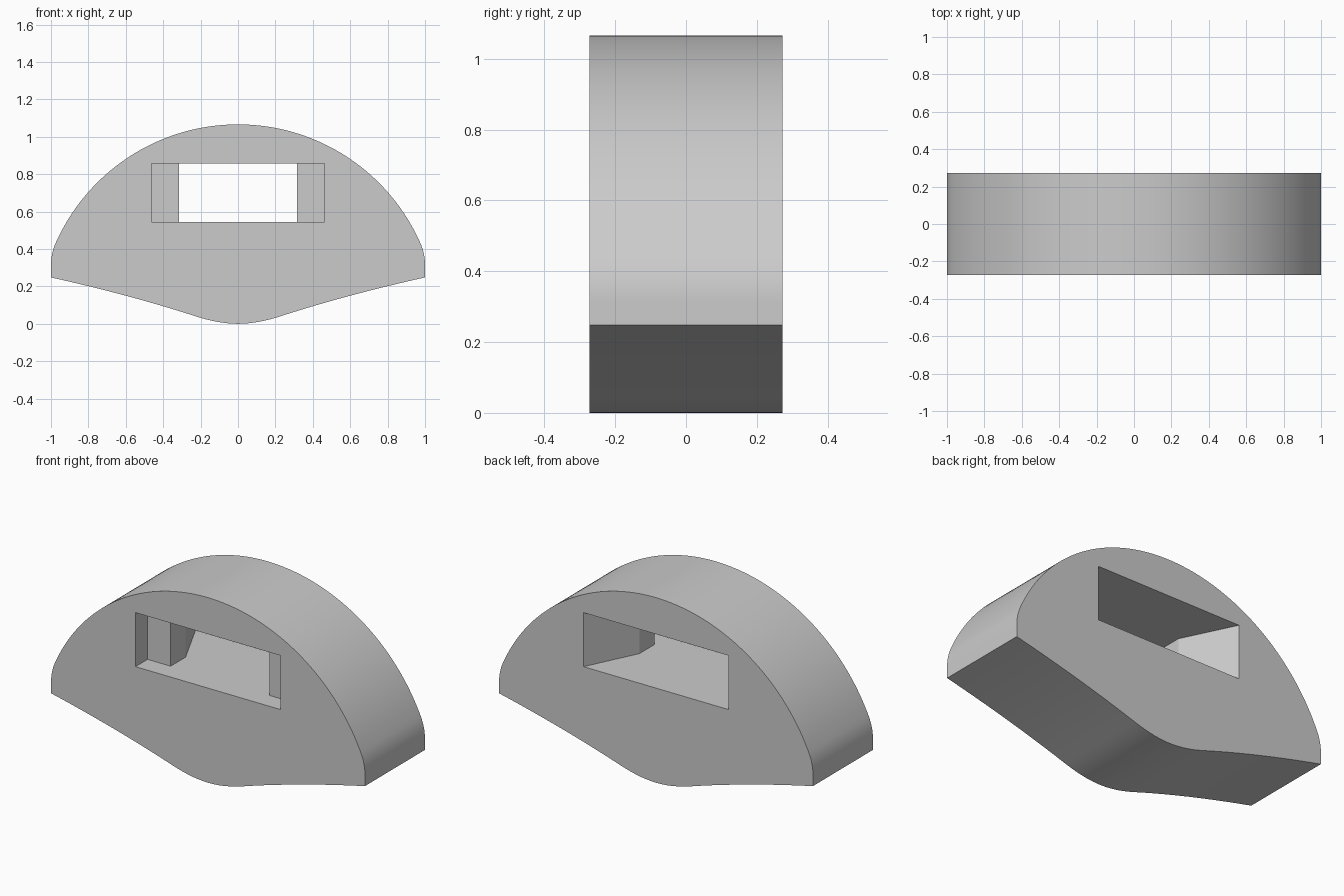
import bpy, bmesh, math
from mathutils import Vector

if "Cube" in bpy.data.objects:
    bpy.data.objects.remove(bpy.data.objects["Cube"])

DEPTH = 0.273      # half thickness along y
RADIUS = 1.066     # big top arc


def bezier(a, b, c, n):
    """Quadratic curve from a to c, end point excluded."""
    a, b, c = Vector(a), Vector(b), Vector(c)
    return [tuple(a * (1 - t) ** 2 + b * 2 * t * (1 - t) + c * t * t)
            for t in (i / n for i in range(n))]


def prism(name, points, axis_vec, place):
    """Extrude a flat outline into a closed solid."""
    bm = bmesh.new()
    face = bm.faces.new([bm.verts.new(place(p)) for p in points])
    ext = bmesh.ops.extrude_face_region(bm, geom=[face], use_keep_orig=True)
    moved = [g for g in ext["geom"] if isinstance(g, bmesh.types.BMVert)]
    bmesh.ops.translate(bm, vec=axis_vec, verts=moved)
    bmesh.ops.recalc_face_normals(bm, faces=bm.faces[:])
    mesh = bpy.data.meshes.new(name)
    bm.to_mesh(mesh)
    bm.free()
    obj = bpy.data.objects.new(name, mesh)
    bpy.context.collection.objects.link(obj)
    return obj


def mirrored(half):
    """Close a right-hand half outline with its mirror image."""
    return half + [(-x, v) for x, v in reversed(half) if x > 1e-6]


# Body outline: shallow keel, short vertical side, round top
half = bezier((0, 0), (0.10, 0), (0.22, 0.038), 10)
half += bezier((0.22, 0.038), (0.57, 0.152), (1, 0.248), 10)
half.append((1, 0.248))
half += list(reversed(bezier((0.974, 0.434), (1, 0.375), (1, 0.315), 8)))
half = half[:21] + [(1, 0.315)] + half[21:]
steps = 40
for i in range(1, steps + 1):
    a = math.radians(24 + 66 * i / steps)
    half.append((RADIUS * math.cos(a) if i < steps else 0.0, RADIUS * math.sin(a)))
body = prism("body", mirrored(half), (0, 2 * DEPTH, 0),
             lambda p: (p[0], -DEPTH, p[1]))

# Window plan: front recess, narrow throat, flared back
plan = [(0.462, -0.4), (0.462, -0.163), (0.315, -0.163), (0.315, -0.027),
        (0.511, 0.373)]
cutter = prism("window_cutter", mirrored(plan), (0, 0, 0.311),
               lambda p: (p[0], p[1], 0.545))
cutter.hide_render = True

mod = body.modifiers.new("window", "BOOLEAN")
mod.operation = "DIFFERENCE"
mod.solver = "EXACT"
mod.object = cutter
bpy.context.view_layer.objects.active = body
body.select_set(True)
bpy.ops.object.modifier_apply(modifier=mod.name)
bpy.data.objects.remove(cutter)

# Smooth curved rim, sharp edges elsewhere
bpy.ops.object.shade_smooth_by_angle(angle=math.radians(25))
